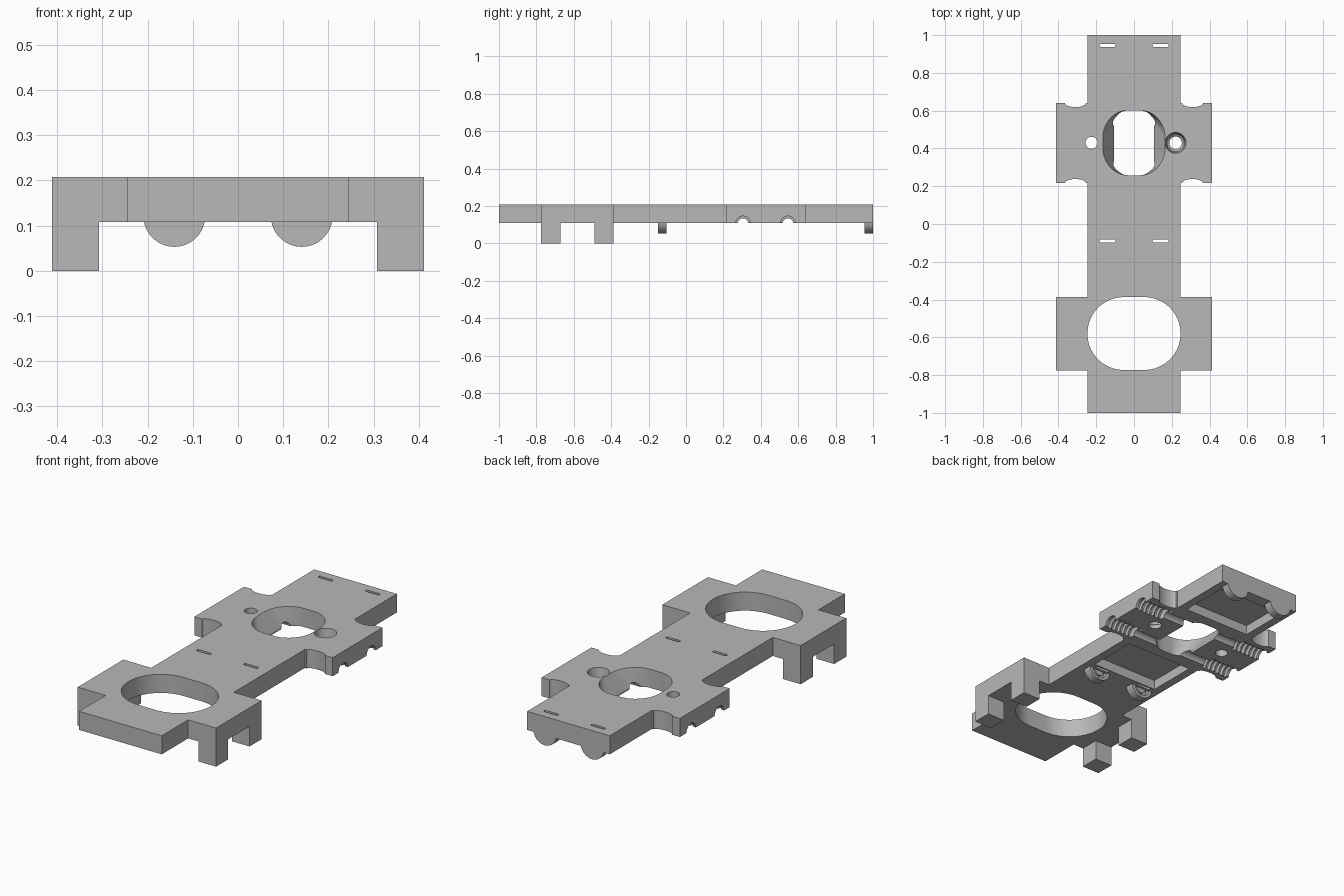
import bpy, bmesh, math
from mathutils import Vector

old = bpy.data.objects.get("Cube")
if old:
    bpy.data.objects.remove(old, do_unlink=True)

grey = bpy.data.materials.new("plain grey")
grey.use_nodes = True
colour = (0.48, 0.48, 0.48, 1)
grey.diffuse_color = colour
grey.node_tree.nodes["Principled BSDF"].inputs["Base Color"].default_value = colour

LOW, TOP, MID = 0.108, 0.208, 0.16   # underside, top, pocket ceiling


def loft(name, rings):
    """Closed solid through rings that have equal point counts."""
    bm = bmesh.new()
    loops = [[bm.verts.new(p) for p in ring] for ring in rings]
    n = len(loops[0])
    for a, b in zip(loops, loops[1:]):
        for i in range(n):
            j = (i + 1) % n
            bm.faces.new((a[i], a[j], b[j], b[i]))
    bm.faces.new(loops[0])
    bm.faces.new(loops[-1])
    bmesh.ops.recalc_face_normals(bm, faces=bm.faces)
    mesh = bpy.data.meshes.new(name)
    bm.to_mesh(mesh)
    bm.free()
    mesh.materials.append(grey)
    ob = bpy.data.objects.new(name, mesh)
    bpy.context.collection.objects.link(ob)
    return ob


def prism(name, outline, z0, z1):
    return loft(name, [[(x, y, z) for x, y in outline] for z in (z0, z1)])


def box(name, x0, x1, y0, y1, z0, z1):
    return prism(name, [(x0, y0), (x1, y0), (x1, y1), (x0, y1)], z0, z1)


def lathe(name, axis, centre, profile, n=32):
    """Solid of revolution from (position along axis, radius) pairs."""
    rings = []
    for t, r in profile:
        ring = []
        for i in range(n):
            a = math.tau * (i + 0.5) / n
            c, s = r * math.cos(a), r * math.sin(a)
            offset = {"x": (t, c, s), "y": (c, t, s), "z": (c, s, t)}[axis]
            ring.append(Vector(centre) + Vector(offset))
        rings.append(ring)
    return loft(name, rings)


def rounded(cx, cy, hx, hy, rx, ry, steps=16):
    """Rectangle outline with elliptical corners."""
    points = []
    for q, (sx, sy) in enumerate(((1, 1), (-1, 1), (-1, -1), (1, -1))):
        for i in range(steps):
            a = math.pi / 2 * (q + i / (steps - 1))
            points.append((cx + sx * (hx - rx) + rx * math.cos(a),
                           cy + sy * (hy - ry) + ry * math.sin(a)))
    return points


def cut(target, cutter):
    cutter.hide_render = True
    mod = target.modifiers.new("cut", "BOOLEAN")
    mod.operation, mod.solver, mod.object = "DIFFERENCE", "EXACT", cutter
    bpy.context.view_layer.objects.active = target
    bpy.ops.object.modifier_apply(modifier=mod.name)
    bpy.data.objects.remove(cutter, do_unlink=True)


def smooth(ob):
    bpy.ops.object.select_all(action="DESELECT")
    ob.select_set(True)
    bpy.context.view_layer.objects.active = ob
    bpy.ops.object.shade_smooth_by_angle(angle=math.radians(30))


# Double cross plate
S, W = 0.246, 0.412
half = [(S, -1), (S, -0.775), (W, -0.775), (W, -0.387), (S, -0.387),
        (S, 0.217), (W, 0.217), (W, 0.64), (S, 0.64), (S, 1)]
plate = prism("plate", half + [(-x, y) for x, y in reversed(half)], LOW, TOP)

# Large front opening
cut(plate, prism("front_opening", rounded(0, -0.58, 0.246, 0.193, 0.193, 0.19), 0, 0.3))

# Rear opening, round above and narrowing to a slot below
wide = rounded(0, 0.43, 0.165, 0.172, 0.135, 0.145)
slim = rounded(0, 0.43, 0.105, 0.172, 0.075, 0.075)
cut(plate, loft("rear_opening", [[(x, y, z) for x, y in ring] for ring, z in
                                 ((slim, 0.05), (slim, LOW + 0.01),
                                  (wide, TOP), (wide, 0.3))]))

# Underside pockets
cut(plate, box("rear_pocket", -0.2, 0.2, 0.66, 0.935, 0.05, MID))
cut(plate, box("middle_pocket", -0.2, 0.2, -0.075, 0.2, 0.05, MID))

# Screw holes in the rear wings
cut(plate, lathe("plain_hole", "z", (-0.225, 0.43, 0), [(0, 0.032), (0.3, 0.032)]))
cut(plate, lathe("sunk_hole", "z", (0.22, 0.43, 0),
                 [(0, 0.033), (0.13, 0.033), (0.14, 0.046), (TOP, 0.055), (0.3, 0.055)]))

# Threaded half bores under the rear wings
thread = [(0.06, 0.028), (0.235, 0.028)]
for i in range(6):
    x = 0.235 + i * 0.028
    thread += [(x + 0.001, 0.04), (x + 0.006, 0.052), (x + 0.016, 0.052), (x + 0.022, 0.04)]
thread.append((0.45, 0.04))

for side in (-1, 1):
    for y in (0.305, 0.545):
        cut(plate, lathe("bore", "x", (0, y, LOW - 0.002), [(side * t, r) for t, r in thread]))
    # Scalloped wing edges
    for y in (0.217, 0.64):
        cut(plate, prism("scallop", rounded(side * 0.31, y, 0.055, 0.021, 0.055, 0.021), 0, 0.3))
    # Tie slots
    for y in (-0.089, 0.946):
        cut(plate, prism("slot", rounded(side * 0.14, y, 0.042, 0.008, 0.007, 0.007, 4), 0, 0.3))
smooth(plate)

for side, word in ((1, "left"), (-1, "right")):
    # Square feet under the front wings
    for y0, y1, place in ((-0.775, -0.672, "front"), (-0.49, -0.387, "rear")):
        box(f"{word}_{place}_foot", side * 0.308, side * W, y0, y1, 0, LOW)

    # Half round lugs, each a disc segment hanging from the underside
    for y0, y1, place in ((-0.15, -0.105, "middle"), (0.955, 1.0, "rear")):
        rim = []
        reach = math.radians(79)
        for i in range(25):
            a = -reach + 2 * reach * i / 24
            rim.append((side * 0.141 + 0.0683 * math.sin(a), 0.1213 - 0.0683 * math.cos(a)))
        lug = loft(f"{word}_{place}_lug", [[(x, y, z) for x, z in rim] for y in (y0, y1)])
        if place == "middle":
            # Ring socket with a centre pin
            cut(lug, lathe("socket", "y", (side * 0.141, 0, LOW), [(-0.125, 0.042), (-0.05, 0.042)]))
            pin = lathe(f"{word}_socket_pin", "y", (side * 0.141, 0, LOW),
                        [(-0.126, 0.026), (-0.11, 0.026)])
            smooth(pin)
        smooth(lug)
